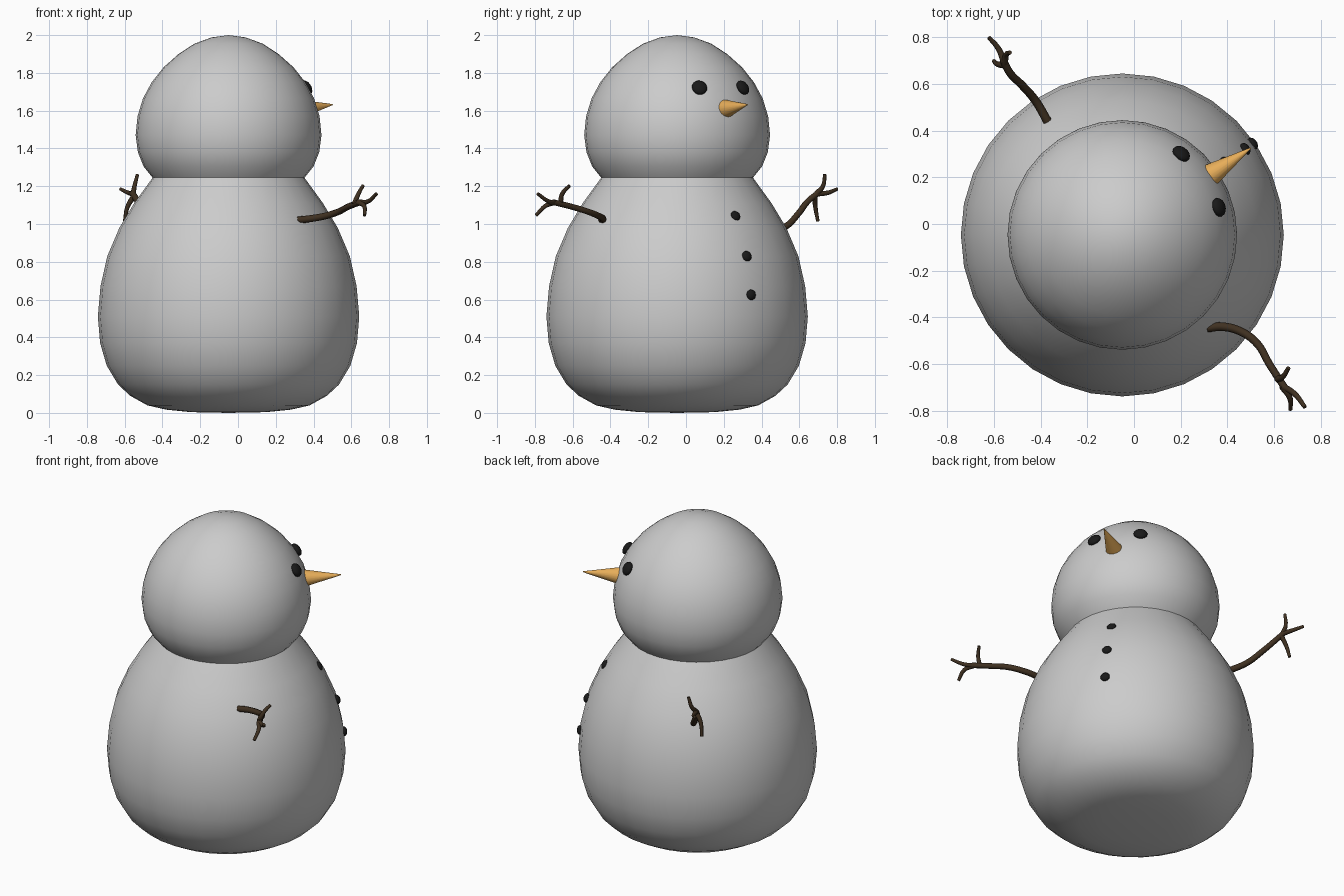
import bpy, bmesh, math
from mathutils import Vector

if "Cube" in bpy.data.objects:
    bpy.data.objects.remove(bpy.data.objects["Cube"])

CX, CY = -0.05, -0.047      # axis of the snow balls
FACE = math.radians(35)     # direction the face looks


def material(name, rgb):
    m = bpy.data.materials.new(name)
    m.diffuse_color = (*rgb, 1)
    m.use_nodes = True
    m.node_tree.nodes["Principled BSDF"].inputs["Base Color"].default_value = m.diffuse_color
    return m


COAL = material("coal", (0.01, 0.01, 0.01))
CARROT = material("carrot_orange", (0.8, 0.42, 0.1))
WOOD = material("wood", (0.05, 0.03, 0.015))


def lathe(name, profile, seg=32):
    bm = bmesh.new()
    vs = [bm.verts.new((r, 0, z)) for r, z in profile]
    es = [bm.edges.new(p) for p in zip(vs, vs[1:])]
    bmesh.ops.spin(bm, geom=vs + es, cent=(0, 0, 0), axis=(0, 0, 1),
                   angle=math.tau, steps=seg, use_duplicate=False)
    bmesh.ops.remove_doubles(bm, verts=bm.verts, dist=1e-4)
    bmesh.ops.recalc_face_normals(bm, faces=bm.faces)
    me = bpy.data.meshes.new(name)
    bm.to_mesh(me)
    bm.free()
    me.shade_smooth()
    # outward normals even though the neck ring is open
    if sum(p.normal.dot(Vector((p.center.x, p.center.y, 0))) for p in me.polygons) < 0:
        me.flip_normals()
    ob = bpy.data.objects.new(name, me)
    ob.location = (CX, CY, 0)
    bpy.context.collection.objects.link(ob)


def coal_lump(name, angle, r, z, tilt, size, thick):
    loc = (CX + r * math.cos(angle), CY + r * math.sin(angle), z)
    n = Vector((math.cos(angle) * math.cos(tilt), math.sin(angle) * math.cos(tilt), math.sin(tilt)))
    bpy.ops.mesh.primitive_uv_sphere_add(segments=16, ring_count=10, radius=1, location=loc,
                                         rotation=n.to_track_quat('Z', 'Y').to_euler())
    ob = bpy.context.object
    ob.name = name
    ob.scale = (size, size, thick)
    ob.data.materials.append(COAL)
    bpy.ops.object.shade_smooth()


def twig(name, pts, r0, r1):
    cu = bpy.data.curves.new(name, 'CURVE')
    cu.dimensions = '3D'
    cu.bevel_depth = 1
    cu.bevel_resolution = 2
    cu.resolution_u = 5
    cu.use_fill_caps = True
    s = cu.splines.new('BEZIER')
    s.bezier_points.add(len(pts) - 1)
    for i, (b, p) in enumerate(zip(s.bezier_points, pts)):
        b.co = p
        b.handle_left_type = b.handle_right_type = 'AUTO'
        b.radius = r0 + (r1 - r0) * i / (len(pts) - 1)
    cu.materials.append(WOOD)
    bpy.context.collection.objects.link(bpy.data.objects.new(name, cu))


# Snow body and head, meeting at the neck ring
lathe("body", [(0, 0), (0.20, 0.004), (0.33, 0.017), (0.43, 0.04), (0.52, 0.09), (0.585, 0.15),
               (0.645, 0.25), (0.68, 0.37), (0.692, 0.51), (0.678, 0.67), (0.642, 0.83),
               (0.578, 0.98), (0.50, 1.11), (0.402, 1.245)])
lathe("head", [(0.402, 1.245), (0.45, 1.305), (0.48, 1.38), (0.492, 1.47), (0.482, 1.57),
               (0.453, 1.665), (0.407, 1.75), (0.344, 1.83), (0.265, 1.90), (0.18, 1.955),
               (0.09, 1.988), (0, 2.0)])

# Eyes and buttons
for side, label in ((1, "left"), (-1, "right")):
    coal_lump(label + "_eye", FACE + side * math.radians(19), 0.43, 1.722, math.radians(30), 0.041, 0.024)
for i, (r, z, t) in enumerate([(0.538, 1.043, 32), (0.643, 0.83, 18), (0.683, 0.625, 5)]):
    coal_lump(f"button_{i + 1}", FACE, r, z, math.radians(t), 0.028, 0.018)

# Carrot nose
base, tip = Vector((0.31, 0.198, 1.607)), Vector((0.50, 0.325, 1.632))
d = tip - base
bpy.ops.mesh.primitive_cone_add(vertices=20, radius1=0.054, radius2=0.003, depth=d.length,
                                location=(base + tip) / 2,
                                rotation=d.to_track_quat('Z', 'Y').to_euler())
nose = bpy.context.object
nose.name = "nose"
nose.data.materials.append(CARROT)
bpy.ops.object.shade_smooth_by_angle(angle=math.radians(40))

# Stick arms: a branch and three twigs each
ARMS = {
    "right_arm": [
        [(0.315, -0.445, 1.02), (0.38, -0.44, 1.028), (0.46, -0.462, 1.042), (0.53, -0.515, 1.064),
         (0.58, -0.60, 1.09), (0.645, -0.70, 1.115)],
        [(0.615, -0.665, 1.105), (0.638, -0.655, 1.16), (0.662, -0.617, 1.203)],
        [(0.635, -0.695, 1.115), (0.685, -0.725, 1.118), (0.733, -0.785, 1.16)],
        [(0.635, -0.695, 1.115), (0.668, -0.745, 1.095), (0.67, -0.795, 1.045)]],
    "left_arm": [
        [(-0.365, 0.43, 0.955), (-0.42, 0.525, 0.985), (-0.48, 0.595, 1.055),
         (-0.53, 0.645, 1.12), (-0.56, 0.70, 1.165)],
        [(-0.555, 0.69, 1.16), (-0.548, 0.725, 1.20), (-0.532, 0.735, 1.263)],
        [(-0.555, 0.69, 1.16), (-0.58, 0.75, 1.165), (-0.622, 0.80, 1.185)],
        [(-0.55, 0.68, 1.15), (-0.585, 0.685, 1.09), (-0.60, 0.698, 1.015)]],
}
for name, (branch, *fingers) in ARMS.items():
    twig(name, branch, 0.019, 0.016)
    for i, f in enumerate(fingers):
        twig(f"{name}_twig_{i + 1}", f, 0.015, 0.009)
